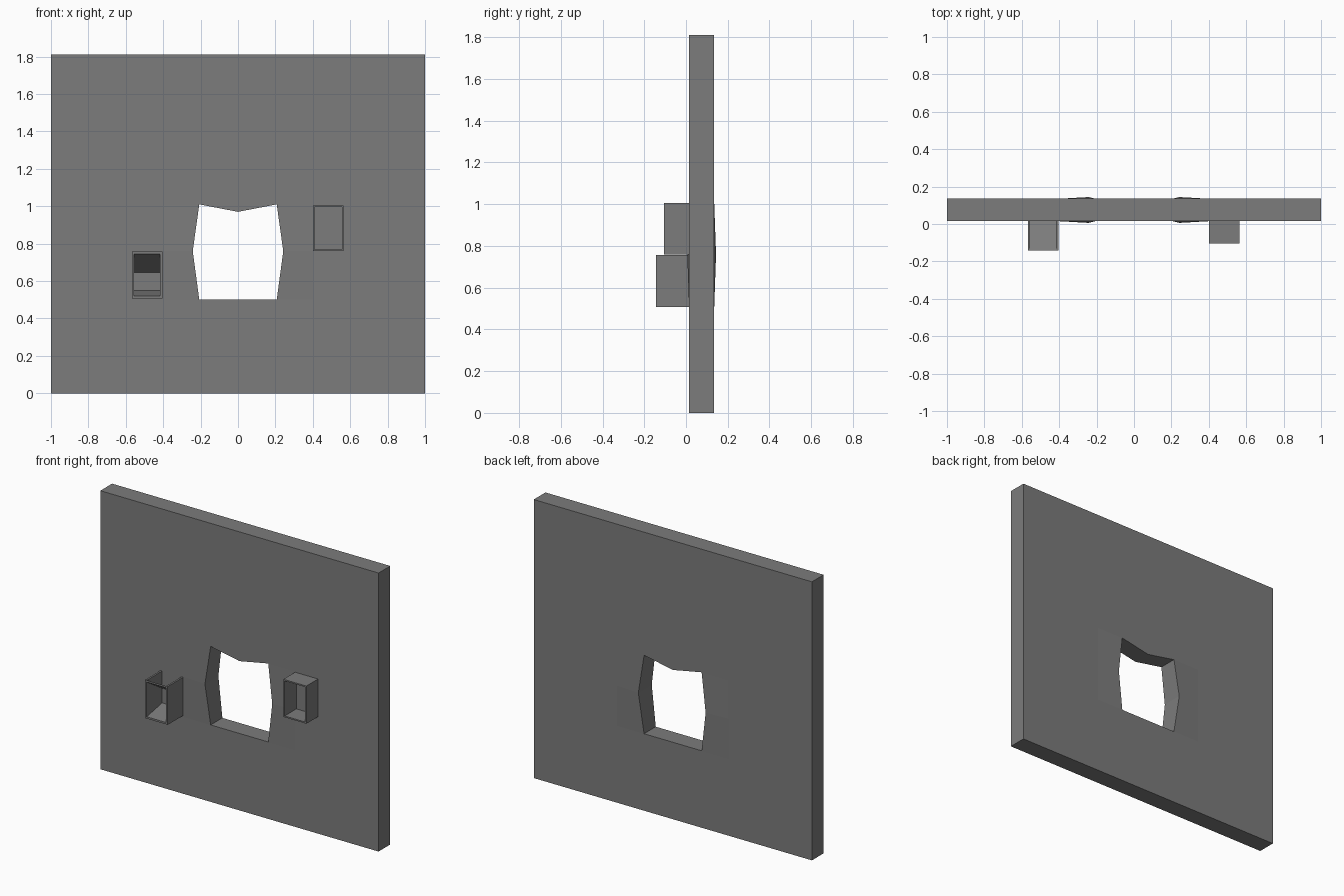
import bpy, bmesh

if "Cube" in bpy.data.objects:
    bpy.data.objects.remove(bpy.data.objects["Cube"])

# Dark grey paint for every part
grey = bpy.data.materials.new("dark_grey")
grey.diffuse_color = (0.2, 0.2, 0.2, 1)
grey.use_nodes = True
grey.node_tree.nodes["Principled BSDF"].inputs["Base Color"].default_value = grey.diffuse_color

def make(name, faces):
    bm = bmesh.new()
    for f in faces:
        bm.faces.new([bm.verts.new(p) for p in f])
    bmesh.ops.remove_doubles(bm, verts=bm.verts, dist=0.0005)
    bmesh.ops.recalc_face_normals(bm, faces=bm.faces)
    me = bpy.data.meshes.new(name)
    bm.to_mesh(me)
    bm.free()
    me.materials.append(grey)
    ob = bpy.data.objects.new(name, me)
    bpy.context.collection.objects.link(ob)
    return ob

# Wall: half of one side in (x, z), mirrored left/right and front/back
MID, HALF, BULGE = 0.075, 0.06, 0.009
waist = (0.242, 0.76)
hole = [(0, 0.5), (0.207, 0.5), waist, (0.207, 1.01), (0, 0.97)]
rim = [(0, 0), (1, 0), (1, 0.5), (1, 0.76), (1, 1.01), (1, 1.81), (0, 1.81)]
lo, mid, hi = (0.4, 0.5), (0.4, 0.76), (0.4, 1.01)
panels = [
    [rim[0], rim[1], rim[2], lo, hole[1], hole[0]],
    [lo, rim[2], rim[3], mid],
    [mid, rim[3], rim[4], hi],
    [hole[1], lo, mid, waist],
    [waist, mid, hi, hole[3]],
    [hole[4], hole[3], hi, rim[4], rim[5], rim[6]],
]

def place(p, sx, sy):
    depth = HALF + (BULGE if p == waist else 0)
    return (sx * p[0], MID + sy * depth, p[1])

faces = []
for sx in (-1, 1):
    for sy in (-1, 1):
        faces += [[place(p, sx, sy) for p in f] for f in panels]
    for path in (hole, rim):
        for a, b in zip(path, path[1:]):
            faces.append([place(a, sx, -1), place(b, sx, -1),
                          place(b, sx, 1), place(a, sx, 1)])
make("wall", faces)

# Extrude a (y, z) profile along x
def prism(name, x0, x1, prof):
    a, b = [[(x, y, z) for y, z in prof] for x in (x0, x1)]
    n = len(prof)
    make(name, [a, b] + [[a[i], a[(i + 1) % n], b[(i + 1) % n], b[i]] for i in range(n)])

# Thin-walled boxes on the front of the wall
def box(name, x0, x1, y0, z0, z1, t, floor_rise, top_drop):
    y1 = 0.015
    side = [(y0, z0), (y1, z0), (y1, z1), (y0, z1)]
    prism(name + "_left_side", x0, x0 + t, side)
    prism(name + "_right_side", x1 - t, x1, side)
    prism(name + "_floor", x0 + t, x1 - t,
          [(y0, z0), (y1, z0), (y1, z0 + t + floor_rise), (y0, z0 + t)])
    prism(name + "_top", x0 + t, x1 - t,
          [(y0, z1 - t), (y1, z1 - t - top_drop), (y1, z1 - top_drop), (y0, z1)])

box("tray", -0.568, -0.405, -0.143, 0.508, 0.757, 0.012, 0.03, 0.1)
box("slot", 0.4, 0.565, -0.105, 0.76, 1.005, 0.009, 0, 0)
